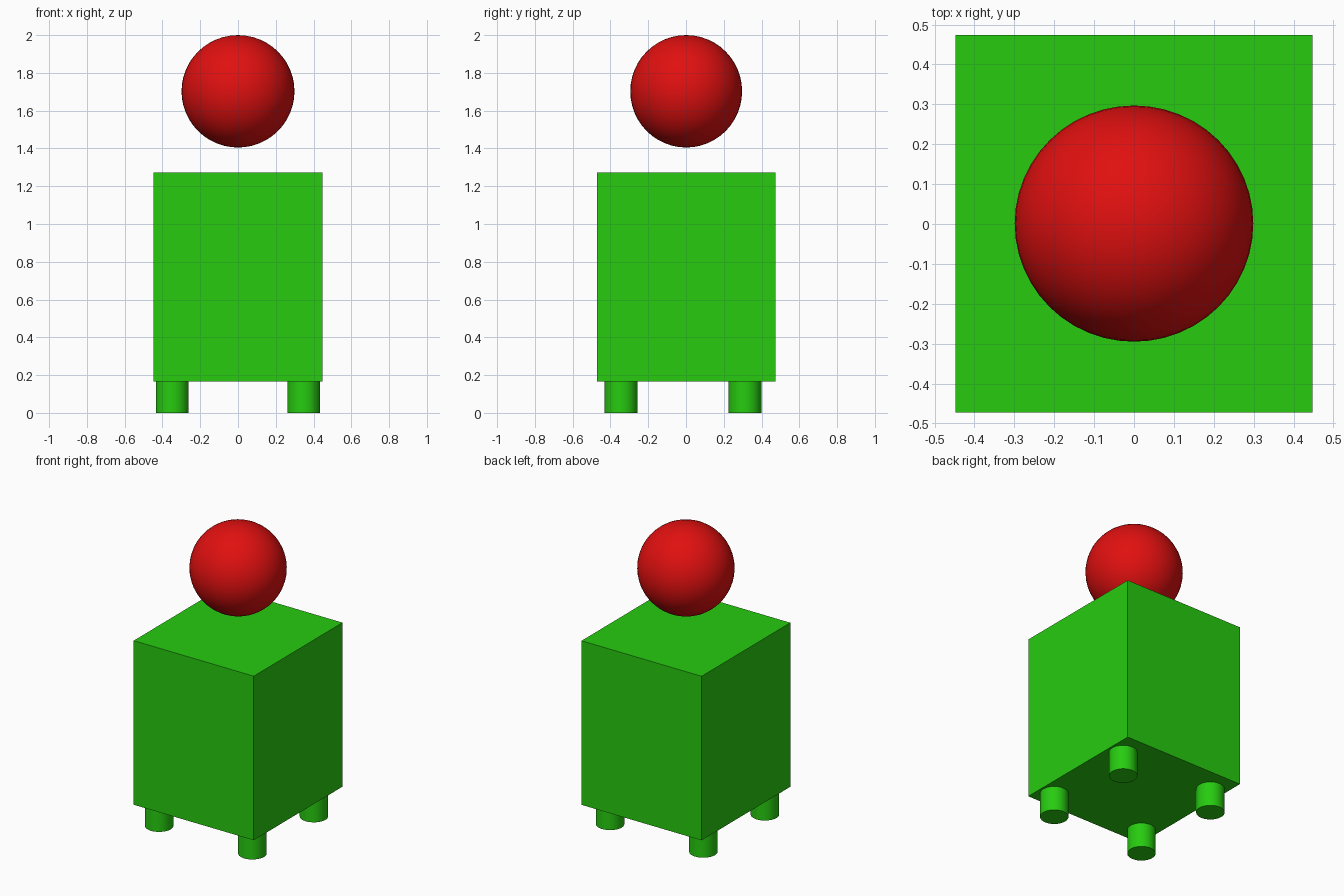
import bpy
import math

if "Cube" in bpy.data.objects:
    bpy.data.objects.remove(bpy.data.objects["Cube"])


def material(name, color):
    m = bpy.data.materials.new(name)
    m.diffuse_color = color
    m.use_nodes = True
    m.node_tree.nodes["Principled BSDF"].inputs["Base Color"].default_value = m.diffuse_color
    return m


def finish(name, mat, smooth=True):
    ob = bpy.context.object
    ob.name = name
    ob.data.materials.append(mat)
    if smooth:
        bpy.ops.object.shade_smooth_by_angle(angle=math.radians(40))
    return ob


green = material("green", (0.02, 0.6, 0.005, 1))
red = material("red", (0.75, 0.005, 0.005, 1))

# Box body
bpy.ops.mesh.primitive_cube_add(size=1, location=(0, 0.001, 0.7185))
bpy.context.object.scale = (0.896, 0.946, 1.107)
bpy.ops.object.transform_apply(location=False, rotation=False, scale=True)
finish("body", green, smooth=False)

# Floating ball head
bpy.ops.mesh.primitive_uv_sphere_add(segments=48, ring_count=24, radius=1,
                                     location=(0, 0.001, 1.7025))
bpy.context.object.scale = (0.299, 0.296, 0.2975)
bpy.ops.object.transform_apply(location=False, rotation=False, scale=True)
finish("head", red)

# Four short legs, set slightly towards the front
for side, x in (("left", -0.348), ("right", 0.348)):
    for end, y in (("front", -0.344), ("back", 0.312)):
        bpy.ops.mesh.primitive_cylinder_add(vertices=32, radius=0.087, depth=0.17,
                                            location=(x, y, 0.085))
        finish(f"{end}_{side}_leg", green)
